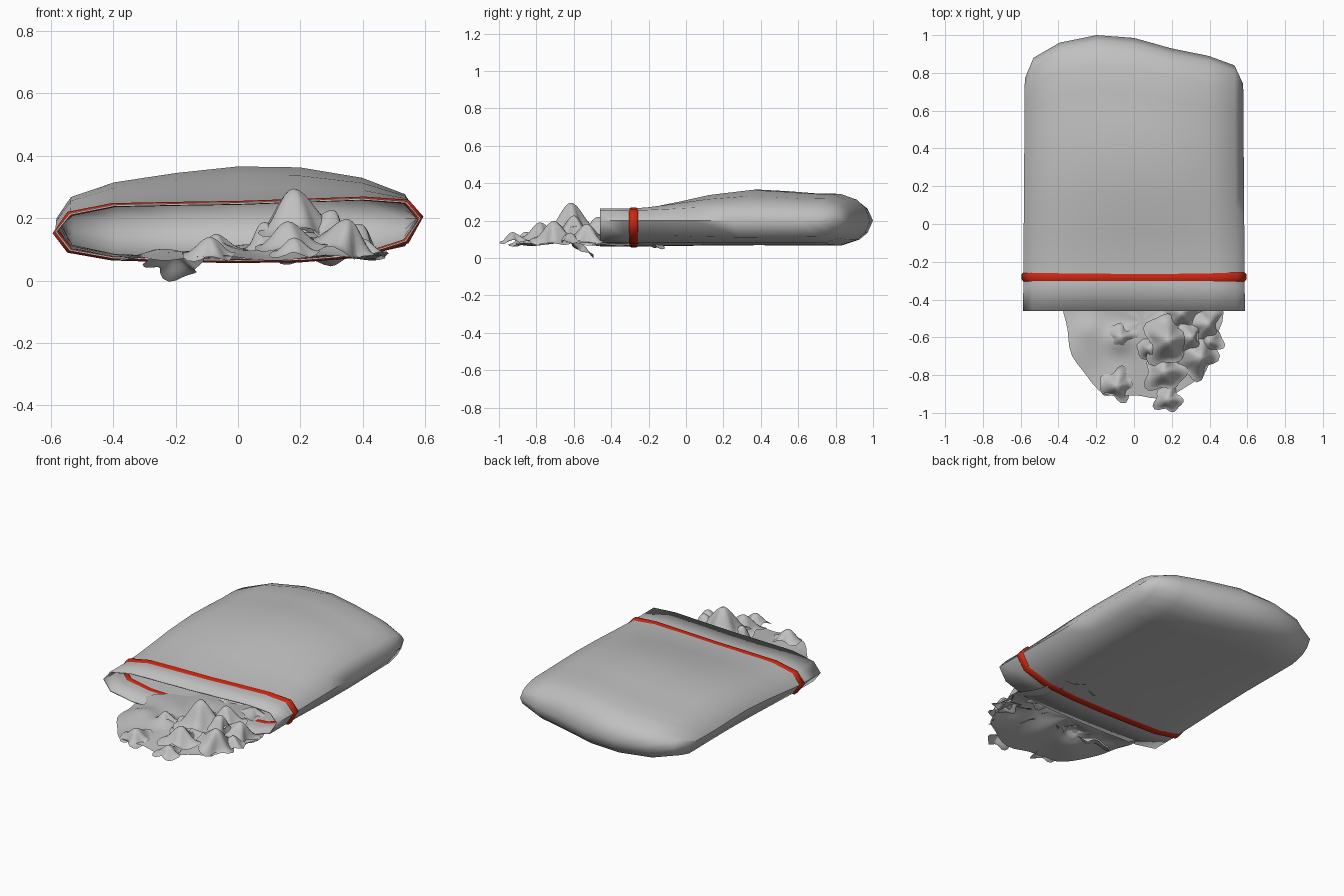
import bpy, bmesh, math, random
from mathutils import Vector, Matrix

if "Cube" in bpy.data.objects:
    bpy.data.objects.remove(bpy.data.objects["Cube"])
random.seed(4)


def material(name, rgb):
    m = bpy.data.materials.new(name)
    m.diffuse_color = (*rgb, 1)
    m.use_nodes = True
    m.node_tree.nodes["Principled BSDF"].inputs["Base Color"].default_value = m.diffuse_color
    return m


GREY = material("plain grey", (0.53, 0.53, 0.53))
RED = material("red", (0.62, 0.02, 0.006))


def finish(bm, name, mat, angle=60):
    bmesh.ops.remove_doubles(bm, verts=bm.verts, dist=0.0005)
    bmesh.ops.recalc_face_normals(bm, faces=bm.faces)
    me = bpy.data.meshes.new(name)
    bm.to_mesh(me)
    bm.free()
    ob = bpy.data.objects.new(name, me)
    bpy.context.collection.objects.link(ob)
    me.materials.append(mat)
    bpy.ops.object.select_all(action='DESELECT')
    ob.select_set(True)
    bpy.context.view_layer.objects.active = ob
    bpy.ops.object.shade_smooth_by_angle(angle=math.radians(angle))
    return ob


def skin(bm, rings, closed=False):
    rows = [[bm.verts.new(p) for p in r] for r in rings]
    n = len(rows[0])
    pairs = list(zip(rows, rows[1:])) + ([(rows[-1], rows[0])] if closed else [])
    for a, b in pairs:
        for i in range(n):
            j = (i + 1) % n
            bm.faces.new((a[i], a[j], b[j], b[i]))


# Cross-sections of the bag, column by column
X = [-.587, -.54, -.4, -.2, 0, .2, .4, .54, .587]
MOUTH_TOP = [.157, .215, .243, .247, .25, .257, .264, .254, .2]
MOUTH_LOW = [.157, .095, .07, .064, .062, .064, .08, .125, .2]
MID_TOP = [.2, .268, .315, .345, .366, .363, .33, .277, .2]
MID_LOW = [.2, .11, .08, .07, .068, .07, .08, .11, .2]
BACK_Y = [.77, .88, .96, 1.0, .985, .93, .89, .84, .74]
order = [(i, True) for i in range(9)] + [(i, False) for i in range(7, 0, -1)]


def section(u, w, f):
    pts = []
    for i, top in order:
        a, b = (MOUTH_TOP[i], MID_TOP[i]) if top else (MOUTH_LOW[i], MID_LOW[i])
        z = a + (b - a) * w
        z = .2 + (z - .2) * f
        pts.append((X[i] * (1 - .015 * u), -.46 + u * (BACK_Y[i] + .46), z))
    return pts


# Bag: length fraction, fullness, end pinch
bag = bmesh.new()
skin(bag, [section(*k) for k in (
    (0, 0, 1), (.1, 0, 1), (.18, .08, 1), (.3, .4, 1), (.42, .75, 1),
    (.58, 1, 1), (.7, .92, 1), (.8, .82, 1), (.89, .8, 1),
    (.95, .8, .78), (.98, .8, .5), (1, .8, 0))])
bag_ob = finish(bag, "bag", GREY)
mod = bag_ob.modifiers.new("thickness", 'SOLIDIFY')
mod.thickness = .006
mod.offset = -1

# Red seal strip around the mouth, poking through inside too
strip = bmesh.new()
base = section(0, 0, 1)
rings = []
for dy, off in ((-.024, 0), (-.014, .009), (.014, .009), (.024, 0), (.014, -.012), (-.014, -.012)):
    ring = []
    for x, _, z in base:
        ring.append((x * (1 + off * 1.4), -.28 + dy, z + off * .6 * (1 if z > .16 else -1)))
    rings.append(ring)
skin(strip, rings, closed=True)
finish(strip, "seal_strip", RED)

# Spilled sheet: wavy disc with soft mounds, running into the bag
MOUNDS = [(.22, -.56, .07, .13), (-.07, -.62, .045, .06), (-.25, -.55, .025, .07),
          (.34, -.68, .04, .07), (.05, -.3, .03, .15)]
rings = []
for k in range(15):
    t = max(k / 14, .001)
    ring = []
    for s in range(56):
        a = math.tau * s / 56
        r = .415 * t * (1 + t * (.03 * math.sin(5 * a) + .025 * math.sin(9 * a + 1)))
        x, y = .045 + r * math.cos(a), -.515 + r * math.sin(a)
        z = .072 + .015 * (1 - t * t) + .008 * t * math.sin(7 * a + 2)
        z += sum(h * math.exp(-((x - mx) ** 2 + (y - my) ** 2) / (s2 * s2))
                 for mx, my, h, s2 in MOUNDS)
        ring.append((x, y, z))
    rings.append(ring)
sheet = bmesh.new()
skin(sheet, rings)
finish(sheet, "spilled_sheet", GREY)


# Spilled lumps: bell shapes with fluted rims
def lump(name, x, y, z, r, h, tilt=0, lean=0):
    p1, p2 = random.uniform(0, 6), random.uniform(0, 6)
    place = Matrix.Translation((x, y, z)) @ Matrix.Rotation(tilt, 4, 'X') @ Matrix.Rotation(lean, 4, 'Y')
    rings = []
    for k in range(9):
        t = max(k / 8, .002)
        ring = []
        for s in range(28):
            a = math.tau * s / 28
            q = r * t * (1 + t * (.16 * math.sin(3 * a + p1) + .14 * math.sin(5 * a + p2)))
            up = h * (.5 + .5 * math.cos(math.pi * t)) + .12 * r * t * t * math.sin(4 * a + p2)
            ring.append(place @ Vector((q * math.cos(a), q * math.sin(a), up)))
        rings.append(ring)
    bm = bmesh.new()
    skin(bm, rings)
    finish(bm, name, GREY)


for n, spec in enumerate((
        (.18, -.615, .155, .13, .14), (.16, -.78, .105, .105, .085),
        (.33, -.7, .10, .11, .10, .1, .25), (.37, -.53, .10, .10, .085, 0, .3),
        (-.09, -.85, .08, .085, .06, .15), (.18, -.925, .088, .072, .05, .1),
        (-.07, -.6, .095, .075, .055), (.25, -.47, .13, .10, .09),
        (.28, -.6, .14, .09, .09, 0, .3), (.1, -.66, .12, .08, .07, 0, -.3),
        (.40, -.62, .085, .07, .05), (.05, -.2, .075, .10, .04),
        (.25, -.22, .072, .10, .04, -.15))):
    lump(f"lump_{n + 1}", *spec)

# Overturned flap hanging under the sheet
lump("hanging_flap", -.2, -.57, .05, .085, .03, -.5)
